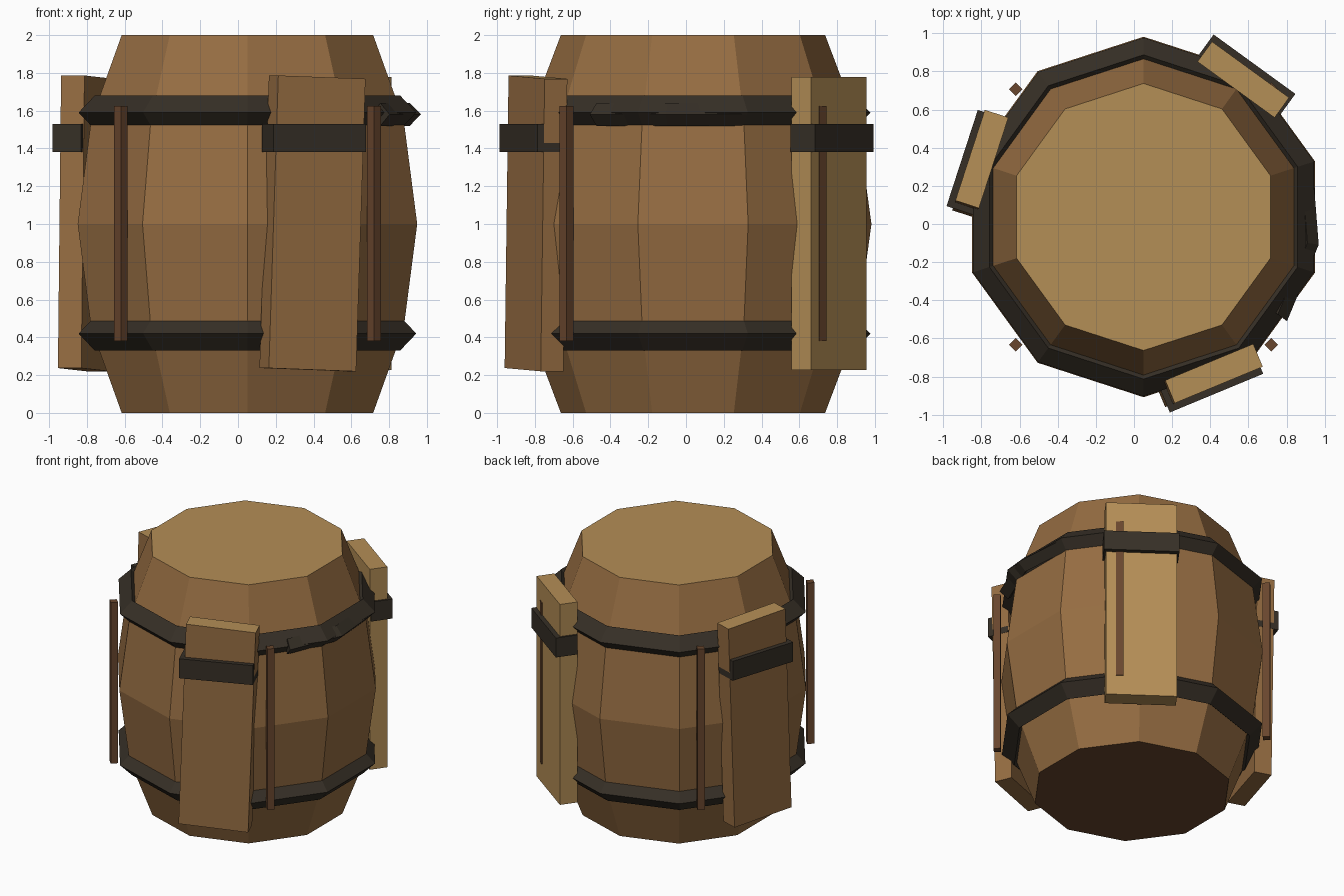
import bpy, bmesh, math
from mathutils import Matrix, Vector

if "Cube" in bpy.data.objects:
    bpy.data.objects.remove(bpy.data.objects["Cube"])

CX, CY = 0.05, 0.037   # barrel axis


def material(name, r, g, b):
    def lin(c):
        c /= 255
        return c / 12.92 if c < 0.04045 else ((c + 0.055) / 1.055) ** 2.4
    m = bpy.data.materials.new(name)
    m.diffuse_color = (lin(r), lin(g), lin(b), 1)
    m.use_nodes = True
    m.node_tree.nodes["Principled BSDF"].inputs["Base Color"].default_value = m.diffuse_color
    return m


WOOD = material("barrel wood", 150, 109, 66)
TAN = material("light wood", 180, 142, 86)
DARK = material("dark wood", 104, 70, 45)
IRON = material("dark iron", 54, 47, 38)


def finish(name, bm, mats, matrix=Matrix()):
    bmesh.ops.recalc_face_normals(bm, faces=bm.faces)
    mesh = bpy.data.meshes.new(name)
    bm.to_mesh(mesh)
    bm.free()
    for m in mats:
        mesh.materials.append(m)
    ob = bpy.data.objects.new(name, mesh)
    ob.matrix_world = matrix
    bpy.context.collection.objects.link(ob)
    return ob


def sweep(name, profile, angles, mats, closed_profile, closed_sweep):
    """Revolve (radius, z) points about the barrel axis; open ends get caps."""
    bm = bmesh.new()
    rings = [[bm.verts.new((CX + r * math.cos(a), CY + r * math.sin(a), z))
              for r, z in profile] for a in map(math.radians, angles)]
    n, m = len(rings), len(profile)
    for i in range(n if closed_sweep else n - 1):
        a, b = rings[i], rings[(i + 1) % n]
        for j in range(m if closed_profile else m - 1):
            k = (j + 1) % m
            bm.faces.new((a[j], b[j], b[k], a[k]))
    if closed_sweep and not closed_profile:
        bm.faces.new([r[0] for r in rings])
        bm.faces.new([r[-1] for r in rings])
    elif not closed_sweep:
        bm.faces.new(rings[0])
        bm.faces.new(rings[-1])
    return finish(name, bm, mats)


def box(name, size, matrix, mats):
    bm = bmesh.new()
    bmesh.ops.create_cube(bm, size=1, matrix=Matrix.Diagonal((*size, 1)))
    return finish(name, bm, mats, matrix)


def diamond(radius, z, h):
    return [(radius + h, z), (radius, z + h), (radius - h, z), (radius, z - h)]


# Barrel body: ten sides, light lid and dark underside
TEN = [18 + 36 * i for i in range(10)]
barrel = sweep("barrel", [(0.70, 0), (0.87, 0.45), (0.945, 1), (0.87, 1.55), (0.70, 2)],
               TEN, [WOOD, TAN, DARK], False, True)
for p in barrel.data.polygons:
    if abs(p.normal.z) > 0.9:
        p.material_index = 1 if p.normal.z > 0 else 2

# Iron hoops and the short loose strip on the right side
sweep("lower_hoop", diamond(0.85, 0.42, 0.09), TEN, [IRON], True, True)
sweep("upper_hoop", diamond(0.85, 1.59, 0.09), TEN, [IRON], True, True)
sweep("loose_hoop_strip", diamond(0.87, 1.58, 0.06), [18, -9, -36], [IRON], True, False)

# Three planks strapped to the sides, two slightly crooked: (side, angle, distance, roll, mats)
PLANKS = [("front", -67.5, 0.90, -2, [WOOD, TAN]),
          ("back", 54, 0.89, 0, [TAN, TAN]),
          ("left", 162, 0.90, 2, [WOOD, TAN])]
for side, angle, dist, roll, mats in PLANKS:
    turn = Matrix.Rotation(math.radians(angle), 4, 'Z')
    out = turn @ Vector((1, 0, 0))
    axis = Vector((CX, CY, 0))
    lean = Matrix.Rotation(math.radians(roll), 4, 'X')
    plank = box(side + "_plank", (0.13, 0.50, 1.55),
                Matrix.Translation(axis + out * dist + Vector((0, 0, 1.003))) @ turn @ lean, mats)
    for p in plank.data.polygons:
        if p.normal.z > 0.9:
            p.material_index = 1
    box(side + "_plank_strap", (0.16, 0.53, 0.15),
        Matrix.Translation(axis + out * (dist + 0.02) + Vector((0, 0, 1.455))) @ turn, [IRON])

# Four thin upright rods around the barrel
for sx, sy, name in [(1, 1, "back_right"), (-1, 1, "back_left"),
                     (-1, -1, "front_left"), (1, -1, "front_right")]:
    s = 0.036 * math.sqrt(2)
    box(name + "_rod", (s, s, 1.245),
        Matrix.Translation((CX + 0.67 * sx, CY + 0.67 * sy, 1.003))
        @ Matrix.Rotation(math.radians(45), 4, 'Z'), [DARK])
